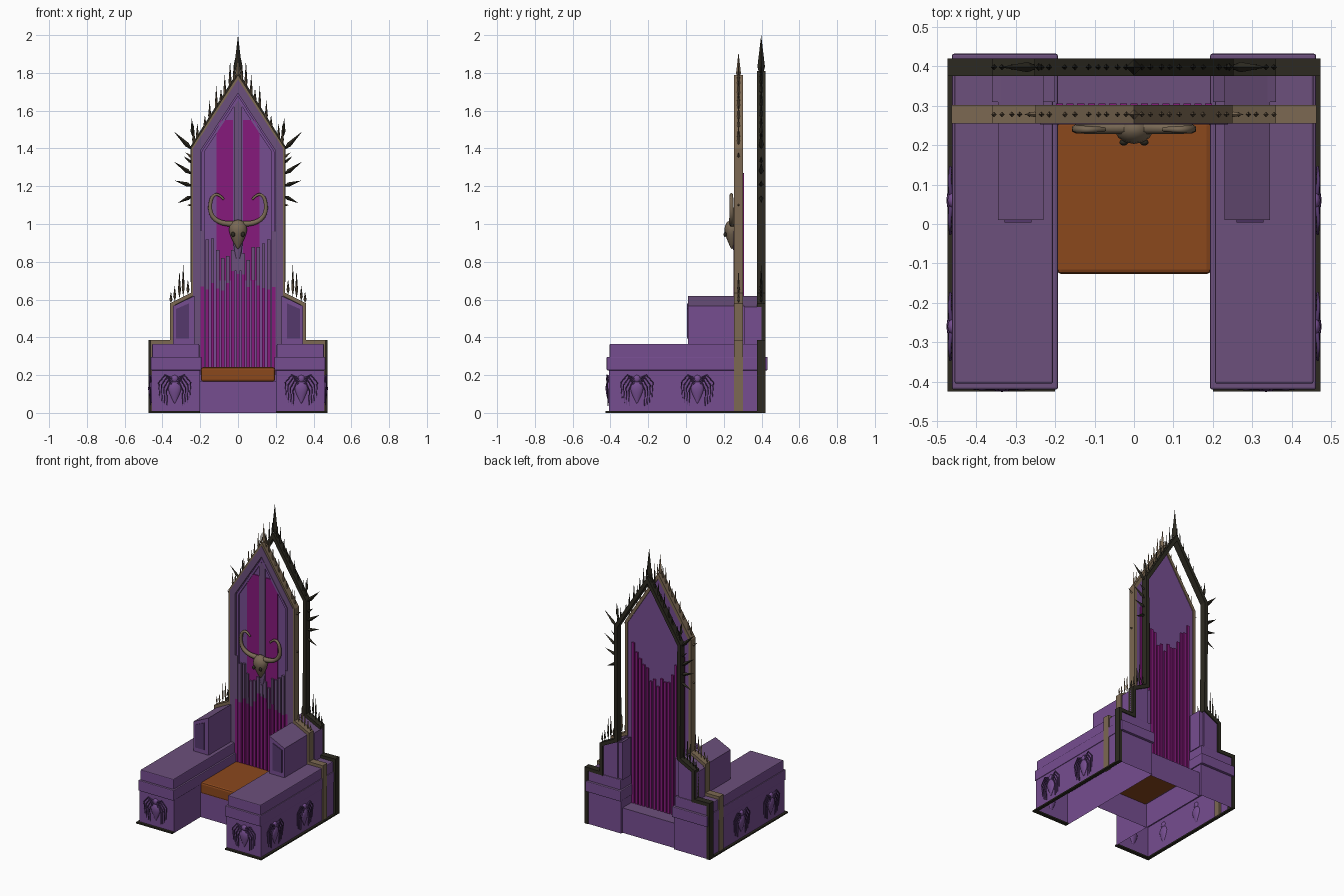
import bpy, bmesh, math, random
from mathutils import Vector, Matrix

random.seed(4)
if "Cube" in bpy.data.objects:
    bpy.data.objects.remove(bpy.data.objects["Cube"])


def material(name, r, g, b):
    m = bpy.data.materials.new(name)
    m.use_nodes = True
    m.diffuse_color = (r, g, b, 1)
    m.node_tree.nodes["Principled BSDF"].inputs["Base Color"].default_value = (r, g, b, 1)
    return m


PURPLE = material("purple stone", .18, .075, .28)
MAUVE = material("greyed purple", .15, .08, .2)
DEEP = material("deep purple", .09, .04, .15)
MAGENTA = material("magenta", .24, .01, .2)
LEATHER = material("orange leather", .26, .065, .012)
TAN = material("tan metal", .2, .14, .085)
BLACK = material("blackened metal", .026, .023, .015)
BONE = material("bone", .19, .14, .09)


def finish(bm, name, *mats, bevel=0, smooth=False):
    bmesh.ops.recalc_face_normals(bm, faces=bm.faces)
    me = bpy.data.meshes.new(name)
    bm.to_mesh(me)
    bm.free()
    ob = bpy.data.objects.new(name, me)
    bpy.context.collection.objects.link(ob)
    for m in mats:
        me.materials.append(m)
    if smooth:
        me.polygons.foreach_set("use_smooth", [True] * len(me.polygons))
    if bevel:
        mod = ob.modifiers.new("soft edges", 'BEVEL')
        mod.width, mod.segments = bevel, 2
    return ob


def box(name, x, y, z, *mats, bevel=0, open_bottom=False):
    """Box from ranges; a second material goes on upward faces."""
    bm = bmesh.new()
    bmesh.ops.create_cube(bm, size=1)
    for v in bm.verts:
        v.co = Vector([r[1] if c > 0 else r[0] for c, r in zip(v.co, (x, y, z))])
    bm.normal_update()
    if len(mats) > 1:
        for f in bm.faces:
            f.material_index = int(f.normal.z > .7)
    if open_bottom:
        bmesh.ops.delete(bm, geom=[f for f in bm.faces if f.normal.z < -.7], context='FACES')
    return finish(bm, name, *mats, bevel=bevel)


def prism(name, pts, y0, y1, *mats):
    """Extrude an x-z outline along y; a second material goes on upward faces."""
    bm = bmesh.new()
    face = bm.faces.new([bm.verts.new((x, y0, z)) for x, z in pts])
    out = bmesh.ops.extrude_face_region(bm, geom=[face])
    for v in out["geom"]:
        if isinstance(v, bmesh.types.BMVert):
            v.co.y = y1
    bmesh.ops.recalc_face_normals(bm, faces=bm.faces)
    if len(mats) > 1:
        for f in bm.faces:
            f.material_index = int(f.normal.z > .5)
    return finish(bm, name, *mats)


def mirrored(half):
    return half + [(-x, z) for x, z in reversed(half) if x > 0]


def ribbon(name, half, t, y0, y1, mat):
    """Open band following a mirrored outline, t thick towards the inside."""
    pts = [Vector(p) for p in mirrored(half)]
    dirs = [(b - a).normalized() for a, b in zip(pts, pts[1:])]
    bm, rings = bmesh.new(), []
    for i, p in enumerate(pts):
        na, nb = [Vector((-d.y, d.x)) for d in (dirs[max(i - 1, 0)], dirs[min(i, len(dirs) - 1)])]
        q = p + (na + nb) * t / (1 + na.dot(nb))
        rings.append([bm.verts.new((a.x, y, a.y)) for a, y in ((p, y0), (q, y0), (q, y1), (p, y1))])
    for a, b in zip(rings, rings[1:]):
        for k in range(4):
            bm.faces.new((a[k], a[k - 1], b[k - 1], b[k]))
    bm.faces.new(rings[0])
    bm.faces.new(rings[-1])
    return finish(bm, name, mat)


def spikes(name, specs, y, mat):
    """Four-sided thorns: (x, z, tip dx, tip dz, radius), mirrored in x."""
    bm = bmesh.new()
    for x, z, dx, dz, r in specs:
        for s in ((1, -1) if x else (1,)):
            a, d = Vector((s * x, y, z)), Vector((s * dx, 0, dz))
            side, mid = Vector((-d.z, 0, d.x)).normalized() * r, a + d * .3
            depth = Vector((0, r, 0))
            ring = [bm.verts.new(mid + o) for o in (side, depth, -side, -depth)]
            for end in (bm.verts.new(a), bm.verts.new(a + d)):
                for k in range(4):
                    bm.faces.new((ring[k - 1], ring[k], end))
    return finish(bm, name, mat)


def tubes(name, paths, radius, mat, taper=.4, smooth=False):
    """Tapering round tubes along point paths, turned into a mesh."""
    cu = bpy.data.curves.new(name, 'CURVE')
    cu.dimensions, cu.bevel_depth, cu.bevel_resolution = '3D', radius, 1
    cu.resolution_u, cu.use_fill_caps = 5, True
    for path in paths:
        sp = cu.splines.new('NURBS' if smooth else 'POLY')
        sp.points.add(len(path) - 1)
        for i, (pt, co) in enumerate(zip(sp.points, path)):
            pt.co = (*co, 1)
            pt.radius = 1 - (1 - taper) * i / (len(path) - 1)
        if smooth:
            sp.use_endpoint_u, sp.order_u = True, 3
    tmp = bpy.data.objects.new(name, cu)
    me = bpy.data.meshes.new_from_object(tmp)
    bpy.data.objects.remove(tmp)
    me.materials.clear()
    me.materials.append(mat)
    ob = bpy.data.objects.new(name, me)
    bpy.context.collection.objects.link(ob)
    return ob


def blob(name, centre, size, mat, pinch=0):
    """Ellipsoid, narrowed towards its lower end by pinch."""
    bm = bmesh.new()
    bmesh.ops.create_uvsphere(bm, u_segments=14, v_segments=10, radius=1)
    for v in bm.verts:
        w = 1 - pinch * max(0, .45 - v.co.z) / 1.45
        v.co = Vector((v.co.x * size[0] * w, v.co.y * size[1] * w, v.co.z * size[2])) + Vector(centre)
    return finish(bm, name, mat, smooth=True)


def spider(name, place):
    """Relief spider facing -y around the origin, then moved into place."""
    parts = [blob(name + "_abdomen", (0, 0, -.025), (.04, .018, .06), PURPLE, .75),
             blob(name + "_head", (0, 0, .045), (.02, .013, .02), PURPLE)]
    legs = []
    for s in (1, -1):
        for k in range(4):
            reach, top, foot = .085 - .014 * k, .065 - .014 * k, -.075 - .008 * k
            legs.append([(s * .01, -.004, .045 - .012 * k), (s * reach * .6, -.008, top),
                         (s * reach, -.006, top - .04), (s * reach * .93, -.002, foot + .02 * (k == 0))])
    parts.append(tubes(name + "_legs", legs, .0055, DEEP))
    for p in parts:
        p.matrix_world = place


# Arms, shoulder blocks and their relief
for s, side in ((1, "left"), (-1, "right")):
    def sx(a, b):
        return tuple(sorted((s * a, s * b)))
    box(side + "_arm_base", sx(.2, .458), (-.408, .415), (0, .23), PURPLE, open_bottom=True)
    box(side + "_arm_band", sx(.193, .462), (-.42, .432), (.225, .297), PURPLE, MAUVE, bevel=.005)
    box(side + "_arm_top", sx(.205, .455), (-.405, .415), (.29, .365), PURPLE, MAUVE, bevel=.005)
    box(side + "_foot_strip", sx(.452, .473), (-.425, .42), (0, .01), BLACK)
    box(side + "_front_foot_strip", sx(.2, .473), (-.425, -.4), (0, .01), BLACK)
    prism(side + "_shoulder", [(s * x, z) for x, z in ((.23, .36), (.345, .36), (.345, .565), (.23, .62))],
          .01, .41, PURPLE, MAUVE)
    prism(side + "_shoulder_panel", [(s * x, z) for x, z in ((.26, .395), (.328, .395), (.328, .55), (.26, .58))],
          .004, .012, DEEP)
    prism(side + "_rear_shoulder", [(s * x, z) for x, z in ((.2, .36), (.36, .36), (.36, .56), (.2, .62))],
          .31, .4, PURPLE, MAUVE)
    spider(side + "_front_spider", Matrix.Translation((s * .335, -.41, .135)))
    for i, y in enumerate((-.26, .06)):
        turn = Matrix.Rotation(s * math.pi / 2, 4, 'Z')
        spider(f"{side}_side_spider_{i}", Matrix.Translation((s * .46, y, .135)) @ turn)

# Seat
box("seat_base", (-.2, .2), (-.118, .4), (0, .17), PURPLE, MAUVE, open_bottom=True)
box("seat_cushion", (-.196, .196), (-.127, .262), (.165, .242), LEATHER, bevel=.012)

# Pointed back with stepped mouldings
prism("back_panel", mirrored([(.24, .17), (.24, 1.4), (0, 1.77)]), .268, .296, PURPLE)
ribbon("back_outer_moulding", [(.238, .2), (.238, 1.4), (0, 1.765)], .04, .253, .27, MAUVE)
ribbon("back_inner_moulding", [(.192, .24), (.192, 1.385), (0, 1.68)], .014, .257, .27, PURPLE)
box("back_mullion", (-.022, .022), (.258, .27), (.75, 1.65), MAUVE)
for s, side in ((1, "left"), (-1, "right")):
    prism(side + "_back_window", [(s * x, z) for x, z in ((.026, .7), (.115, .7), (.115, 1.5), (.09, 1.55), (.026, 1.55))],
          .262, .27, MAGENTA)

# Organ-like rods on both faces of the back
for i in range(15):
    x = (i - 7) * .027
    jitter = random.uniform(-.06, .06)
    tip = .78 + abs(x) * 1.15 + jitter
    split = .7 + jitter
    box(f"front_rod_{i}", (x - .009, x + .009), (.252, .27), (.22, split), MAGENTA)
    box(f"front_rod_tip_{i}", (x - .009, x + .009), (.252, .27), (split, tip), MAUVE)
    box(f"rear_rod_{i}", (x - .009, x + .009), (.294, .306), (.17, .98 + abs(x) * 1.7 + jitter), MAGENTA)

# Two silhouette frames, tan in front and black behind
steps = [(.36, .385), (.36, .58), (.25, .635)]
ribbon("tan_frame", [(.463, 0), (.463, .385)] + steps + [(.25, 1.4), (0, 1.79)], .02, .255, .302, TAN)
ribbon("black_frame", [(.473, 0), (.473, .387)] + steps + [(.252, 1.41), (0, 1.81)], .024, .376, .42, BLACK)

# Thorns along the gable, shoulders and posts
gable = [(x, 1.77 - 1.55 * x, 0, h, .008) for x, h in
         ((.02, .13), (.042, .16), (.07, .13), (.09, .09), (.115, .14), (.15, .12), (.175, .08), (.215, .1), (.235, .13))]
shoulder = [(x, .76 - .5 * x, 0, h, .008) for x, h in ((.265, .08), (.29, .17), (.31, .15), (.335, .08), (.355, .06))]
posts = [(.24, 1.39, .1, .1, .013), (.24, 1.26, .1, .07, .012), (.24, 1.2, .095, .03, .012),
         (.24, 1.15, .08, -.04, .011), (.24, 1.32, .05, .04, .008), (.24, 1.46, .005, .1, .01)]
spikes("black_thorns", gable + shoulder + posts + [(0, 1.76, 0, .24, .02)], .398, BLACK)
spikes("tan_thorns", [(x, z, dx, dz * .85, r * .9) for x, z, dx, dz, r in gable + shoulder]
       + [(.24, 1.35, .04, .03, .007), (.24, 1.1, .03, 0, .007), (0, 1.75, 0, .16, .013)], .278, TAN)

# Horned skull
blob("skull", (0, .243, .945), (.056, .045, .078), BONE, .7)
blob("skull_mount", (0, .258, .9), (.03, .012, .1), MAUVE, .5)
for s, side in ((1, "left"), (-1, "right")):
    blob(side + "_eye_socket", (s * .026, .207, .945), (.011, .008, .013), BLACK)
    tubes(side + "_horn", [[(s * x, y, z) for x, y, z in ((.025, .245, 1.0), (.09, .243, 1.0), (.15, .242, 1.05),
          (.145, .24, 1.14), (.105, .24, 1.165), (.075, .24, 1.13))]], .017, BONE, .35, True)
